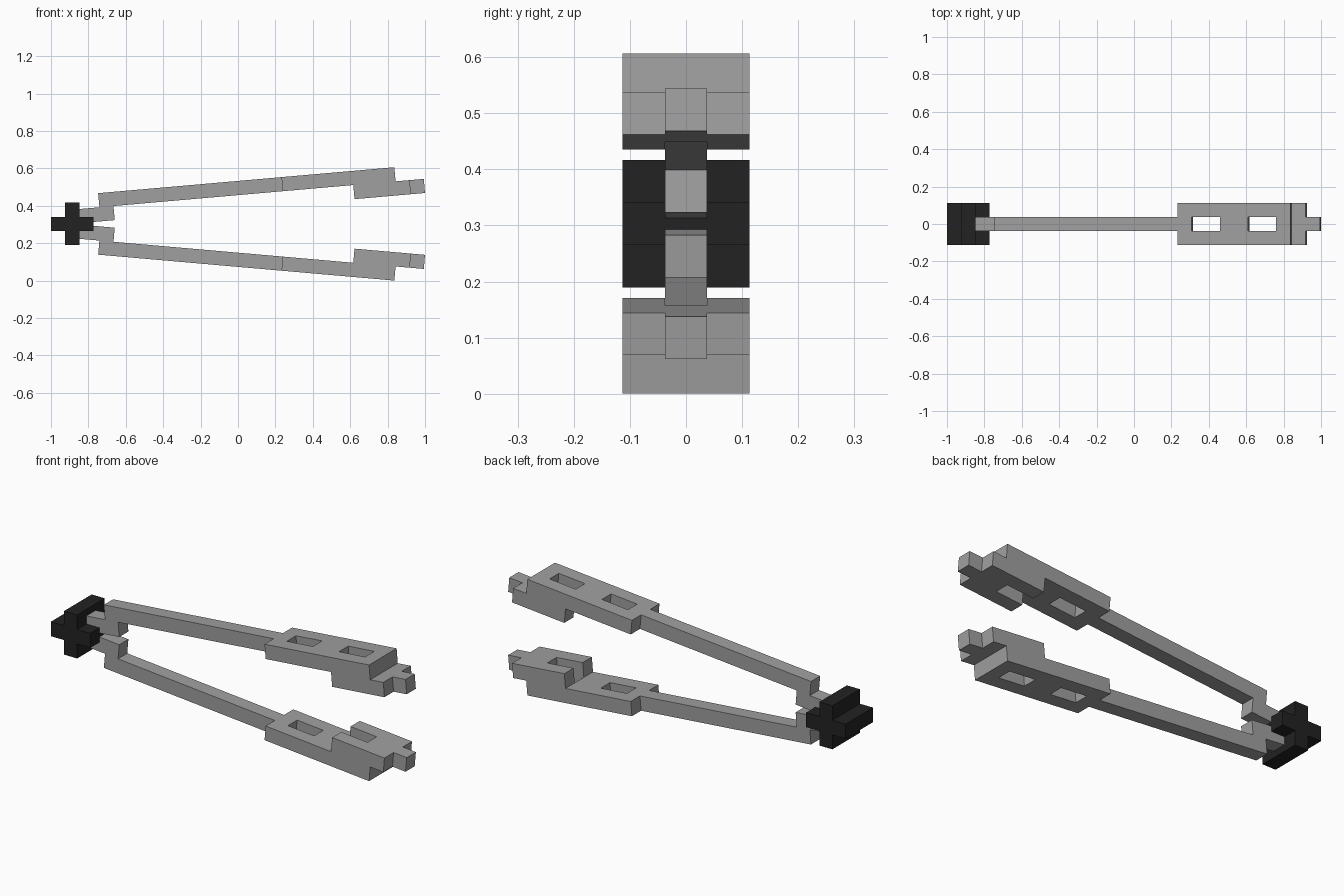
import bpy, bmesh, math
from itertools import product
from mathutils import Matrix, Vector

cube = bpy.data.objects.get("Cube")
if cube:
    bpy.data.objects.remove(cube, do_unlink=True)

U = 0.0757        # grid unit all parts are built on
MID_Z = 0.303     # height of the mirror plane between the arms


def material(name, value):
    m = bpy.data.materials.new(name)
    m.use_nodes = True
    col = (value, value, value, 1)
    m.diffuse_color = col
    bsdf = m.node_tree.nodes["Principled BSDF"]
    bsdf.inputs["Base Color"].default_value = col
    bsdf.inputs["Roughness"].default_value = 0.8
    return m


def block_cells(x0, x1, y0, y1, z0, z1):
    return set(product(range(x0, x1), range(y0, y1), range(z0, z1)))


def build(name, cells, matrix, mat):
    """Skin a set of unit cells with one clean outer shell."""
    bm = bmesh.new()
    verts = {}

    def corner(p):
        if p not in verts:
            verts[p] = bm.verts.new(p)
        return verts[p]

    for cell in cells:
        for axis, side in product(range(3), (0, 1)):
            near = list(cell)
            near[axis] += 2 * side - 1
            if tuple(near) in cells:
                continue
            quad = []
            for a, b in ((0, 0), (1, 0), (1, 1), (0, 1)):
                p = list(cell)
                p[axis] += side
                p[(axis + 1) % 3] += a
                p[(axis + 2) % 3] += b
                quad.append(corner(tuple(p)))
            bm.faces.new(quad if side else quad[::-1])
    bmesh.ops.dissolve_limit(bm, angle_limit=math.radians(1),
                             verts=bm.verts, edges=bm.edges)
    bm.transform(matrix)
    bmesh.ops.recalc_face_normals(bm, faces=bm.faces)
    mesh = bpy.data.meshes.new(name)
    bm.to_mesh(mesh)
    bm.free()
    mesh.materials.append(mat)
    obj = bpy.data.objects.new(name, mesh)
    bpy.context.collection.objects.link(obj)


grey = material("grey", 0.35)
black = material("black", 0.016)

# Arm: hinge link, thin bar, wide jaw, stepped lip and narrow tip
arm = block_cells(-2, 1, 1, 2, -2, -1)
arm |= block_cells(0, 13, 1, 2, -1, 0)
arm |= block_cells(13, 21, 0, 3, -1, 0)
arm |= block_cells(18, 22, 0, 3, -2, -1)
arm |= block_cells(22, 23, 1, 2, -2, -1)
# Two slots through the jaw
for start in (14, 18):
    arm -= block_cells(start, start + 2, 1, 2, -2, 0)

centre_y = Matrix.Translation((0, -1.5, 0))
tilt = Matrix.Rotation(math.radians(-5), 4, "Y")
origin = Vector((-0.7477, 0, 0.303))
for name, sign in (("upper_arm", 1), ("lower_arm", -1)):
    place = Matrix.Translation((origin.x, 0, MID_Z + sign * (0.4674 - MID_Z)))
    flip = Matrix.Diagonal((1, 1, sign, 1))
    build(name, arm, place @ flip @ tilt @ Matrix.Scale(U, 4) @ centre_y, grey)

# Cross-shaped hinge pin running front to back
cross = block_cells(0, 3, 0, 3, 1, 2) | block_cells(1, 2, 0, 3, 0, 3)
build("hinge_cross", cross,
      Matrix.Translation((-1, 0, MID_Z)) @ Matrix.Scale(U, 4)
      @ Matrix.Translation((0, -1.5, -1.5)), black)
